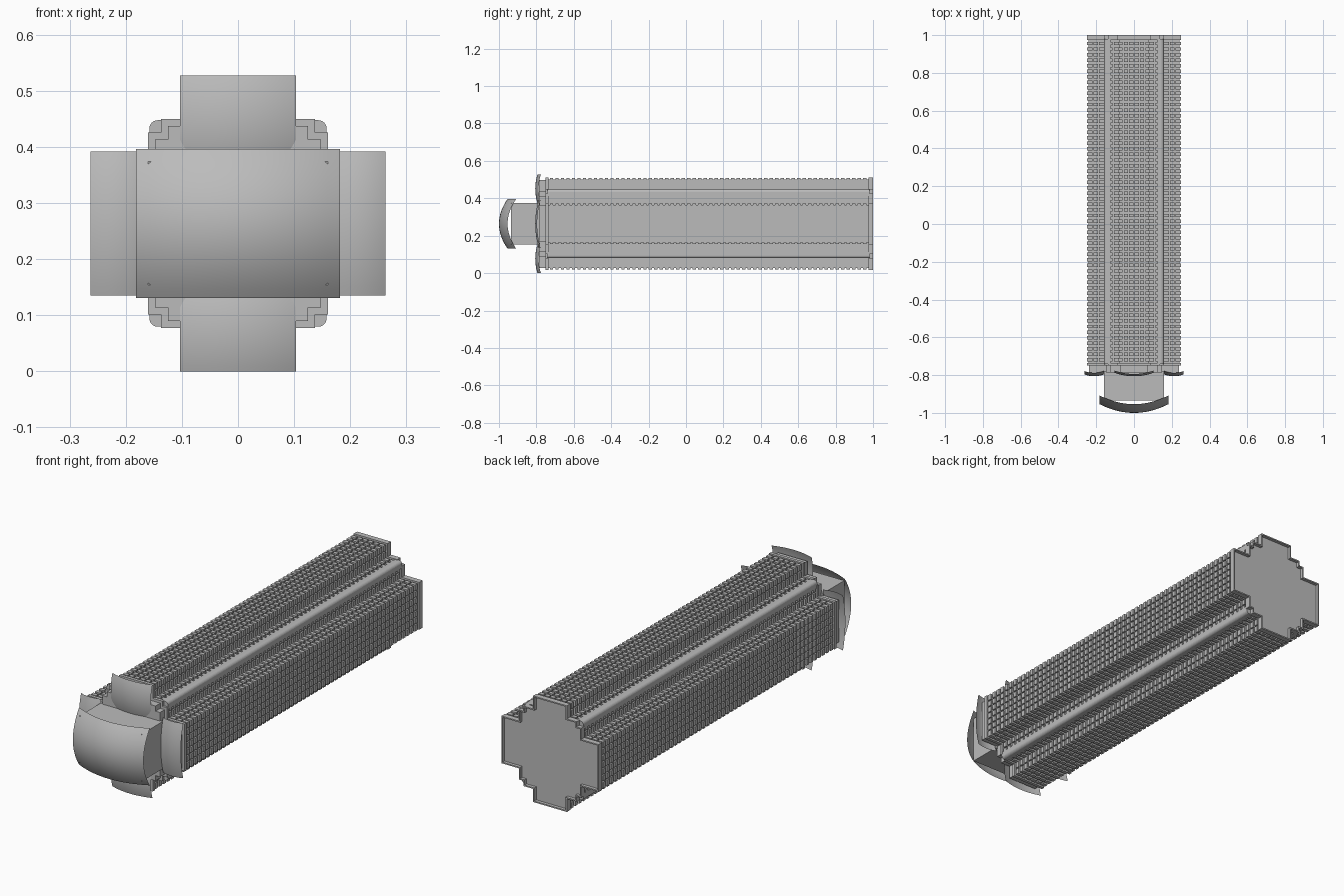
import bpy, bmesh, math
from mathutils import Vector

cube = bpy.data.objects.get("Cube")
if cube:
    bpy.data.objects.remove(cube, do_unlink=True)

MID = 0.2635  # height of the long axis

grey = bpy.data.materials.new("plain grey")
grey.use_nodes = True
grey.diffuse_color = (0.5, 0.5, 0.5, 1)
grey.node_tree.nodes["Principled BSDF"].inputs["Base Color"].default_value = (0.5, 0.5, 0.5, 1)


def finish(name, bm, smooth=False):
    mesh = bpy.data.meshes.new(name)
    bm.to_mesh(mesh)
    bm.free()
    mesh.materials.append(grey)
    obj = bpy.data.objects.new(name, mesh)
    bpy.context.collection.objects.link(obj)
    for p in mesh.polygons:
        p.use_smooth = smooth
    return obj


def cross(inset=0.0):
    """Stepped cross outline, counter-clockwise, as (x, height) points."""
    quad = [(.25, .11), (.16, .11), (.16, .162), (.137, .162),
            (.137, .186), (.087, .186), (.087, .247)]
    quad = [(x - inset, z - inset) for x, z in quad]
    top = quad + [(-x, z) for x, z in reversed(quad)]
    return top + [(-x, -z) for x, z in top]


def grooved(outline, pitch=0.03, width=0.006, depth=0.008):
    """Cut small square notches along each long edge of an outline."""
    pts = []
    for i, p in enumerate(outline):
        a, b = Vector(p), Vector(outline[(i + 1) % len(outline)])
        pts.append(a)
        length = (b - a).length
        d = (b - a) / length
        inward = Vector((-d.y, d.x)) * depth
        n = round(length / pitch)
        for k in range(1, n):
            c = a + d * length * k / n
            l, r = c - d * width / 2, c + d * width / 2
            pts += [l, l + inward, r + inward, r]
    return pts


def prism(bm, outline, y0, y1):
    """Add a prism with the outline from y0 to y1; return its rear face."""
    front = [bm.verts.new((x, y0, z + MID)) for x, z in outline]
    back = [bm.verts.new((x, y1, z + MID)) for x, z in outline]
    n = len(outline)
    bm.faces.new(front)
    for i in range(n):
        j = (i + 1) % n
        bm.faces.new((front[j], front[i], back[i], back[j]))
    return bm.faces.new(back[::-1])


# Core of the body
bm = bmesh.new()
prism(bm, cross(0.01), -0.74, 0.985)
finish("body_core", bm)

# Cooling fins, split into blocks by lengthwise grooves
bm = bmesh.new()
fin, count = grooved(cross(0.002)), 58
start, step = -0.728, 1.704 / 58
for i in range(count):
    y = start + i * step
    prism(bm, fin, y, y + step * 0.62)
finish("body_fins", bm)

# Front plate, and rear frame with a recessed panel
bm = bmesh.new()
prism(bm, cross(), -0.75, -0.735)
finish("front_plate", bm)
bm = bmesh.new()
prism(bm, cross(), 0.975, 0.985)
outer, inner = cross(), cross(0.006)
rings = [[bm.verts.new((x, y, z + MID)) for x, z in o]
         for o, y in ((outer, .985), (outer, 1), (inner, 1), (inner, .985))]
for a, b in zip(rings, rings[1:]):
    for i in range(len(a)):
        j = (i + 1) % len(a)
        bm.faces.new((a[j], a[i], b[i], b[j]))
finish("rear_frame", bm)

# Rounded rails in the four inner corners
bm = bmesh.new()
arc = [(.143 + .015 * math.cos(math.pi * t / 12),
        .169 + .015 * math.sin(math.pi * t / 12)) for t in range(7)]
rail = [(.125, .15), (.158, .15)] + arc + [(.125, .184)]
for sx in (1, -1):
    for sz in (1, -1):
        shape = [(sx * x, sz * z) for x, z in rail]
        prism(bm, shape if sx == sz else shape[::-1], -0.74, 0.98)
finish("corner_rails", bm)

# Collar and head block at the front
bm = bmesh.new()
prism(bm, cross(0.012), -0.785, -0.745)
finish("front_collar", bm)
bm = bmesh.new()
prism(bm, [(-.16, -.11), (.16, -.11), (.16, .11), (-.16, .11)], -0.935, -0.78)
finish("head_block", bm)


def shield(name, cx, cz, hx, hz, y, sag_x, sag_z):
    """Thin sheet bulging forward in both directions."""
    bm = bmesh.new()
    bmesh.ops.create_grid(bm, x_segments=16, y_segments=16, size=1)
    for v in bm.verts:
        u, w = v.co.x, v.co.y
        v.co = (cx + u * hx, y + sag_x * u * u + sag_z * w * w, MID + cz + w * hz)
    finish(name, bm, True)


# Curved shields: one large in front, four small around the head
shield("front_shield", 0, 0, .182, .133, -1, .046, .046)
for side, s in (("left", 1), ("right", -1)):
    shield(side + "_shield", s * .211, 0, .052, .128, -.806, .01, .018)
for side, s in (("top", 1), ("bottom", -1)):
    shield(side + "_shield", 0, s * .187, .103, .0765, -.806, .018, .012)
